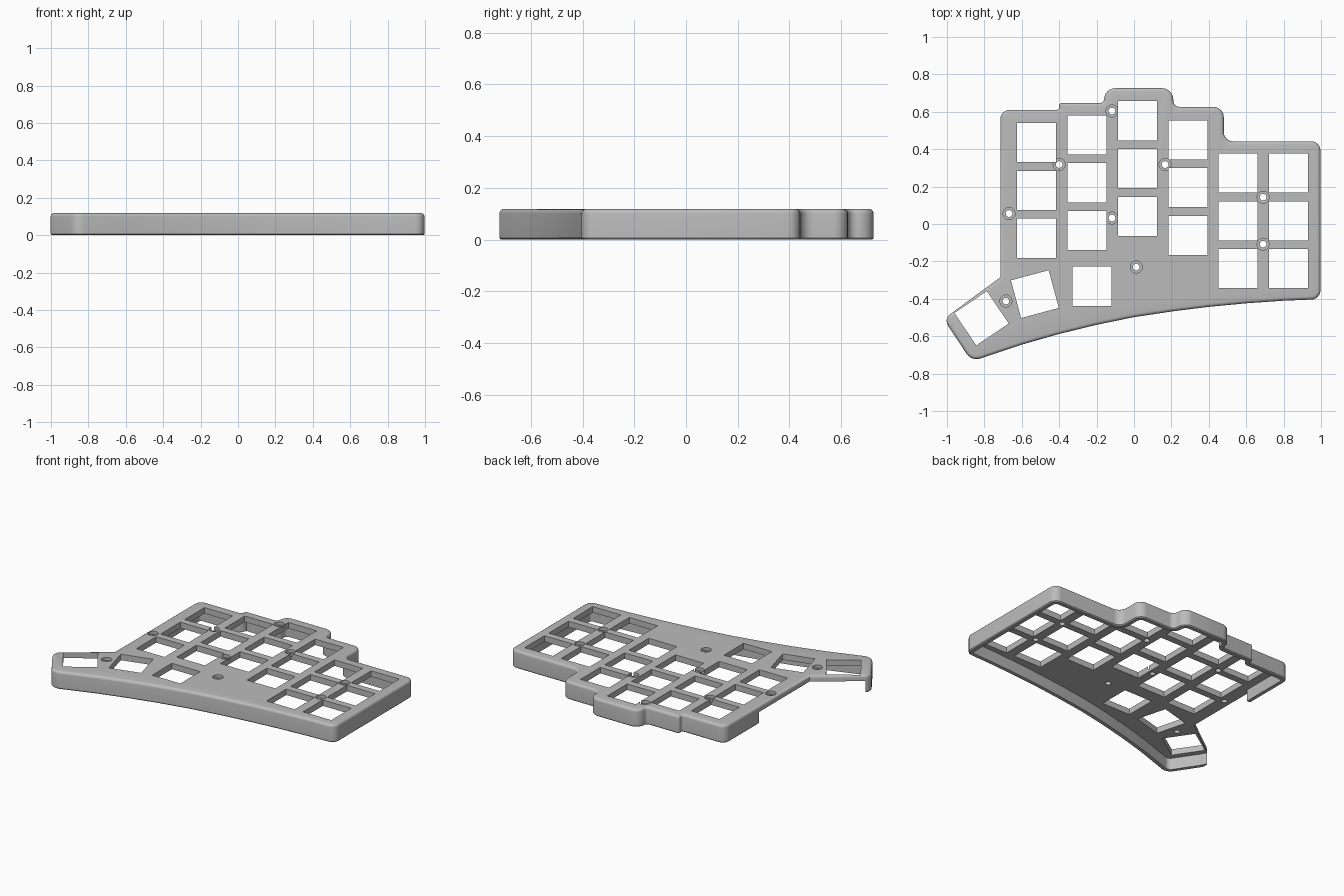
import bpy, bmesh, math
from mathutils import Vector

if "Cube" in bpy.data.objects:
    bpy.data.objects.remove(bpy.data.objects["Cube"])

TOP, PLATE, WALL = 0.118, 0.04, 0.03
UNDER = TOP - PLATE

# Case outline: x, y, corner radius (clockwise from the back left corner)
OUTLINE = [(-0.715, 0.61, 0.05), (-0.40, 0.61, 0.012), (-0.40, 0.647, 0.012),
           (-0.16, 0.647, 0.02), (-0.16, 0.726, 0.06), (0.21, 0.726, 0.06),
           (0.21, 0.626, 0.035), (0.48, 0.626, 0.055), (0.48, 0.442, 0.05),
           (0.997, 0.442, 0.05), (0.997, -0.402, 0.05),
           (0.80, -0.410, 0), (0.60, -0.424, 0), (0.40, -0.443, 0), (0.20, -0.468, 0),
           (0.0, -0.498, 0), (-0.20, -0.539, 0), (-0.40, -0.588, 0), (-0.60, -0.645, 0),
           (-0.868, -0.735, 0.065), (-1.018, -0.508, 0.045), (-0.715, -0.285, 0)]


def outline(inset, steps=6):
    """Outline moved inward by inset, with its corners rounded."""
    raw = [Vector(p[:2]) for p in OUTLINE]
    n = len(raw)
    corners = []
    for i, p in enumerate(raw):
        a, b = (p - raw[i - 1]).normalized(), (raw[(i + 1) % n] - p).normalized()
        na, nb = Vector((a.y, -a.x)), Vector((b.y, -b.x))
        radius = OUTLINE[i][2]
        if radius:
            convex = a.x * b.y - a.y * b.x < 0
            radius = max(0.002, radius - inset if convex else radius + inset)
        corners.append((p + (na + nb) * inset / (1 + na.dot(nb)), radius, a, b))
    points = []
    for p, radius, a, b in corners:
        if not radius:
            points.append(p)
            continue
        turn = a.angle(b)
        cut = radius * math.tan(turn / 2)
        centre = p + (b - a).normalized() * radius / math.cos(turn / 2)
        start, side = p - a * cut - centre, a
        for k in range(steps + 1):
            t = turn * k / steps
            points.append(centre + start * math.cos(t) + side * radius * math.sin(t))
    return points


def add_stack(bm, layers):
    """Closed solid skinned through matching loops given as (points, z)."""
    rings = [[bm.verts.new((p[0], p[1], z)) for p in pts] for pts, z in layers]
    bm.faces.new(rings[0])
    bm.faces.new(rings[-1])
    for lo, hi in zip(rings, rings[1:]):
        for i in range(len(lo)):
            bm.faces.new((lo[i - 1], lo[i], hi[i], hi[i - 1]))


def make(name, stacks):
    bm = bmesh.new()
    for layers in stacks:
        add_stack(bm, layers)
    bmesh.ops.recalc_face_normals(bm, faces=bm.faces)
    mesh = bpy.data.meshes.new(name)
    bm.to_mesh(mesh)
    bm.free()
    ob = bpy.data.objects.new(name, mesh)
    bpy.context.collection.objects.link(ob)
    return ob


def prism(pts, z0, z1):
    return [(pts, z0), (pts, z1)]


def polygon(x, y, radius, sides, turn=0):
    return [(x + radius * math.cos(turn + math.tau * k / sides),
             y + radius * math.sin(turn + math.tau * k / sides)) for k in range(sides)]


# Solid case with a small bottom chamfer and a rounded top edge
R = 0.018
layers = [(outline(0.006), 0), (outline(0), 0.006)]
for k in range(5):
    t = math.pi / 2 * k / 4
    layers.append((outline(R * (1 - math.cos(t))), TOP - R + R * math.sin(t)))
case = make("keyboard_case", [layers])

# Hollow underside
cavity = make("cavity_cutter", [prism(outline(WALL), -0.1, UNDER)])

# Open wall along the left side and the upper thumb edge
gap = [(-1.0, 0.25), (-0.66, 0.25), (-0.66, -0.32), (-0.965, -0.535),
       (-0.995, -0.478), (-1.0, -0.3)]
opening = make("side_opening_cutter", [prism(gap, -0.1, UNDER)])

# Key openings: column x and top key y, three keys each, plus the thumb keys
keys = [(x, y - 0.2555 * row, 0)
        for x, y in [(-0.522, 0.435), (-0.252, 0.476), (0.018, 0.552),
                     (0.288, 0.45), (0.556, 0.272), (0.827, 0.272)]
        for row in range(3)]
keys += [(-0.225, -0.333, 0), (-0.53, -0.375, 15), (-0.815, -0.504, 34)]
half_diagonal = 0.1045 * math.sqrt(2)
key_cut = make("key_cutter", [
    prism(polygon(x, y, half_diagonal, 4, math.radians(45 + a)), 0.03, 0.2)
    for x, y, a in keys])

# Screw holes with shallow counterbores
screws = [(-0.118, 0.604), (-0.40, 0.318), (0.166, 0.318), (-0.668, 0.056),
          (-0.118, 0.032), (0.012, -0.23), (0.69, 0.143), (0.69, -0.108),
          (-0.685, -0.412)]
hole_cut = make("screw_hole_cutter",
                [prism(polygon(x, y, 0.018, 20), 0.03, 0.2) for x, y in screws])
bore_cut = make("counterbore_cutter",
                [prism(polygon(x, y, 0.032, 28), TOP - 0.02, 0.2) for x, y in screws])

# Cut the case, then drop the cutters
cutters = [cavity, opening, key_cut, hole_cut, bore_cut]
for cutter in cutters:
    mod = case.modifiers.new(cutter.name, 'BOOLEAN')
    mod.operation, mod.solver, mod.object = 'DIFFERENCE', 'EXACT', cutter
    cutter.hide_render = True
bpy.context.view_layer.update()
graph = bpy.context.evaluated_depsgraph_get()
result = bpy.data.meshes.new_from_object(case.evaluated_get(graph))
case.modifiers.clear()
case.data = result
for cutter in cutters:
    bpy.data.objects.remove(cutter)

# Single grey finish
grey = bpy.data.materials.new("case_grey")
grey.diffuse_color = (0.5, 0.5, 0.5, 1)
grey.use_nodes = True
grey.node_tree.nodes["Principled BSDF"].inputs["Base Color"].default_value = grey.diffuse_color
case.data.materials.clear()
case.data.materials.append(grey)

bpy.context.view_layer.objects.active = case
case.select_set(True)
bpy.ops.object.shade_smooth_by_angle(angle=math.radians(30))
